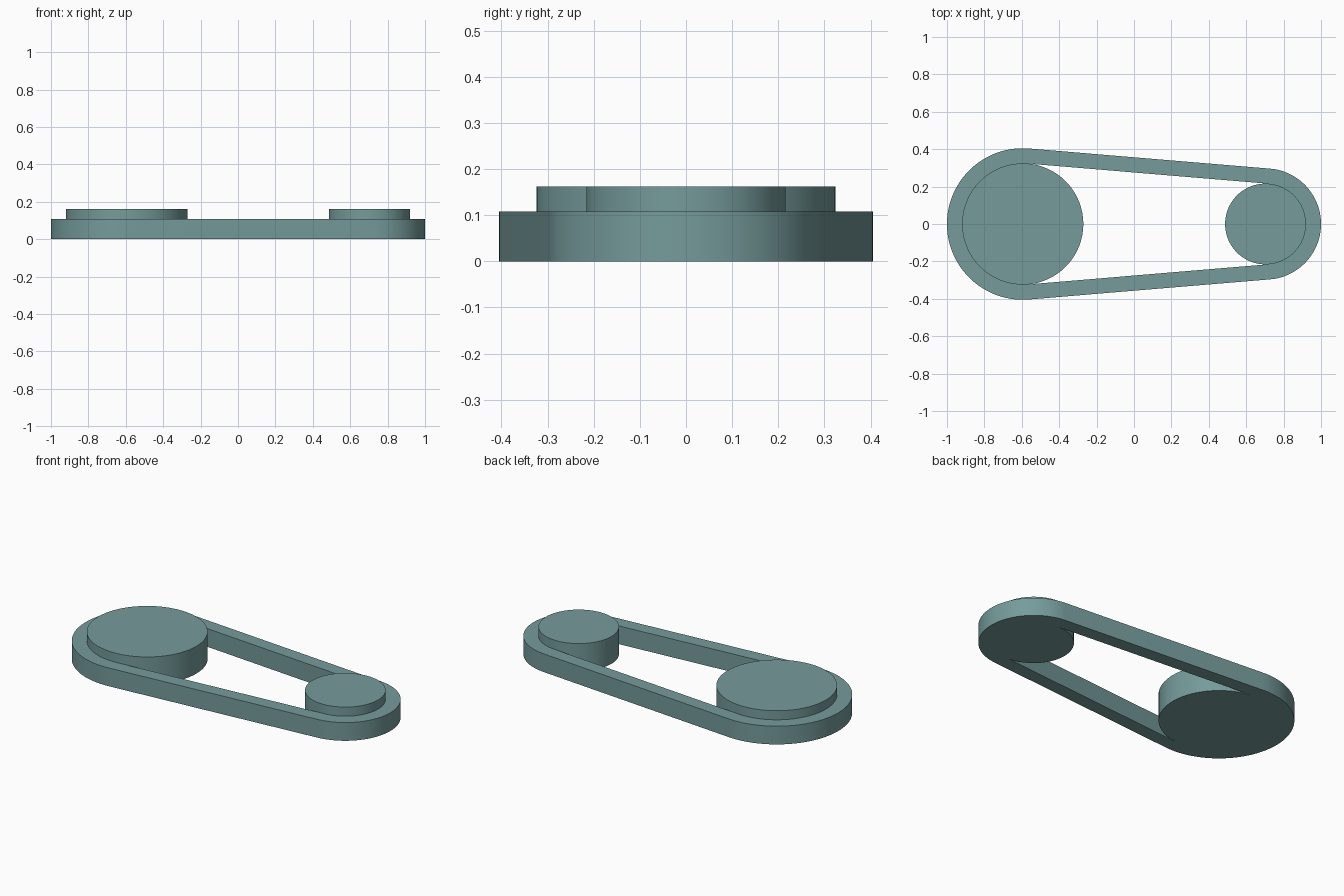
import bpy, bmesh
from math import acos, cos, sin, pi, radians

cube = bpy.data.objects.get("Cube")
if cube:
    bpy.data.objects.remove(cube, do_unlink=True)

# Dimensions
BIG_X, SMALL_X = -0.595, 0.703
BIG_R, SMALL_R = 0.324, 0.216
BELT = 0.081
BELT_H, PULLEY_H = 0.108, 0.162
STEPS = 64
TANGENT = acos((BIG_R - SMALL_R) / (SMALL_X - BIG_X))

mat = bpy.data.materials.new("grey_teal")
mat.use_nodes = True
colour = (0.181, 0.328, 0.328, 1)
mat.diffuse_color = colour
mat.node_tree.nodes["Principled BSDF"].inputs["Base Color"].default_value = colour


def arc(cx, r, start, end):
    angles = [start + (end - start) * i / STEPS for i in range(STEPS + 1)]
    return [(cx + r * cos(a), r * sin(a)) for a in angles]


def belt_outline(offset):
    return (arc(SMALL_X, SMALL_R + offset, -TANGENT, TANGENT)
            + arc(BIG_X, BIG_R + offset, TANGENT, 2 * pi - TANGENT))


def finish(name, bm):
    bmesh.ops.recalc_face_normals(bm, faces=bm.faces)
    mesh = bpy.data.meshes.new(name)
    bm.to_mesh(mesh)
    bm.free()
    mesh.materials.append(mat)
    obj = bpy.data.objects.new(name, mesh)
    bpy.context.collection.objects.link(obj)
    bpy.ops.object.select_all(action='DESELECT')
    obj.select_set(True)
    bpy.context.view_layer.objects.active = obj
    bpy.ops.object.shade_smooth_by_angle(angle=radians(30))


def extrude_up(bm, faces, height):
    result = bmesh.ops.extrude_face_region(bm, geom=faces, use_keep_orig=True)
    verts = [v for v in result["geom"] if isinstance(v, bmesh.types.BMVert)]
    bmesh.ops.translate(bm, verts=verts, vec=(0, 0, height))


def pulley(name, cx, r):
    # Both halves of the rim split at the belt's tangent points
    rim = arc(cx, r, -TANGENT, TANGENT)[:-1]
    rim += arc(cx, r, TANGENT, 2 * pi - TANGENT)[:-1]
    bm = bmesh.new()
    face = bm.faces.new([bm.verts.new((x, y, 0)) for x, y in rim])
    extrude_up(bm, [face], PULLEY_H)
    finish(name, bm)


# Belt wrapped around both pulleys
bm = bmesh.new()
inner, outer = [[bm.verts.new((x, y, 0)) for x, y in belt_outline(o)]
                for o in (0, BELT)]
ring = [bm.faces.new((inner[i - 1], outer[i - 1], outer[i], inner[i]))
        for i in range(len(inner))]
extrude_up(bm, ring, BELT_H)
finish("drive_belt", bm)

# Pulleys
pulley("large_pulley", BIG_X, BIG_R)
pulley("small_pulley", SMALL_X, SMALL_R)
